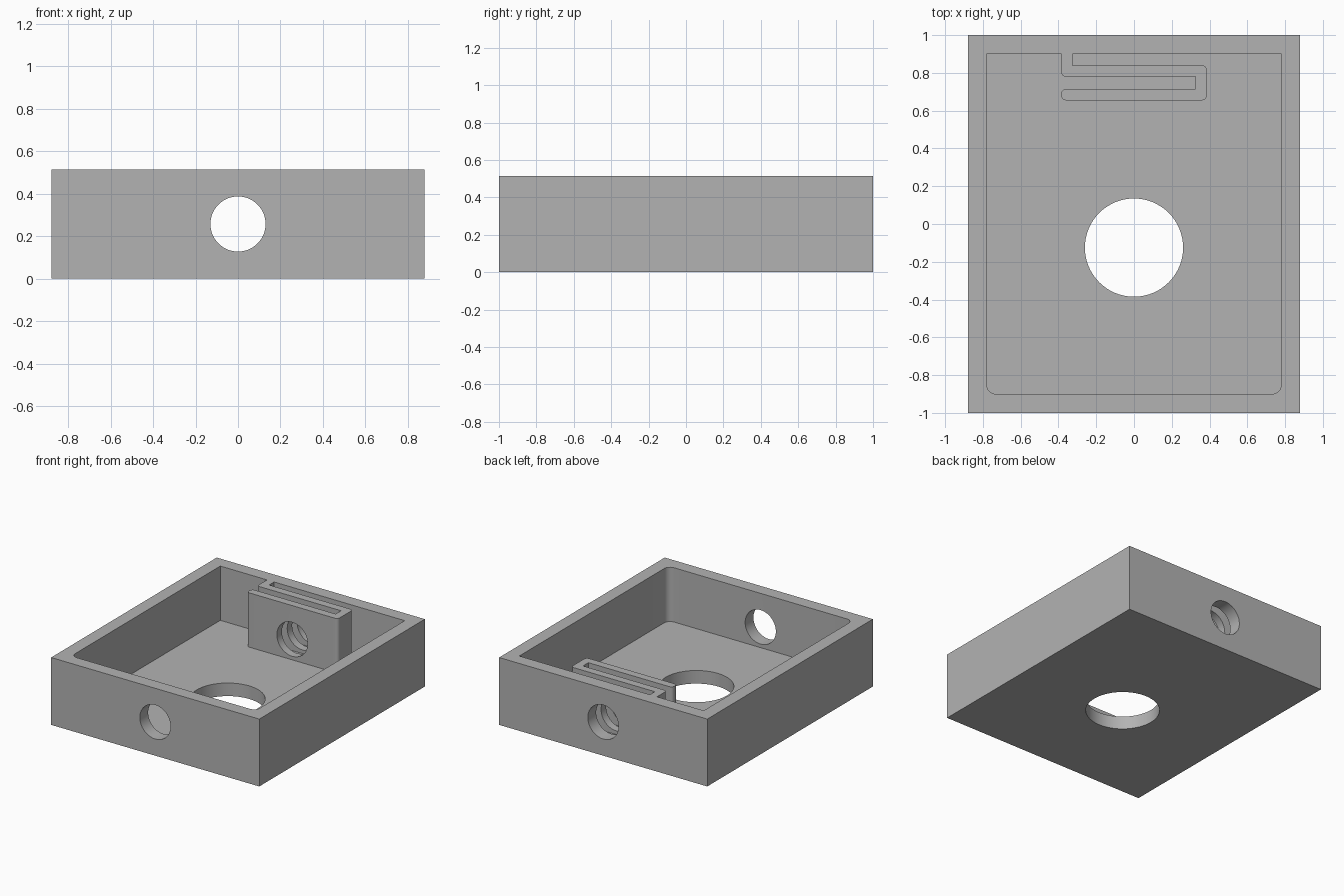
import bpy
import bmesh
import math
from mathutils import Vector, Matrix

if "Cube" in bpy.data.objects:
    bpy.data.objects.remove(bpy.data.objects["Cube"], do_unlink=True)

WIDTH, DEPTH, HEIGHT, WALL = 1.76, 2.0, 0.515, 0.1
IN_X, IN_Y = WIDTH / 2 - WALL, DEPTH / 2 - WALL

grey = bpy.data.materials.new("plain grey")
grey.use_nodes = True
colour = (0.45, 0.45, 0.45, 1)
grey.diffuse_color = colour
grey.node_tree.nodes["Principled BSDF"].inputs["Base Color"].default_value = colour


def rounded(corners, steps=8):
    """Turn (x, y, radius) right-angle corners into an outline with fillets."""
    out = []
    for i, (x, y, r) in enumerate(corners):
        p = Vector((x, y))
        if r == 0:
            out.append(p)
            continue
        a = (Vector(corners[i - 1][:2]) - p).normalized() * r
        b = (Vector(corners[(i + 1) % len(corners)][:2]) - p).normalized() * r
        for k in range(steps + 1):
            t = math.pi / 2 * k / steps
            out.append(p + a * (1 - math.sin(t)) + b * (1 - math.cos(t)))
    return out


def add_object(name, bm):
    bmesh.ops.recalc_face_normals(bm, faces=bm.faces)
    mesh = bpy.data.meshes.new(name)
    bm.to_mesh(mesh)
    bm.free()
    mesh.materials.append(grey)
    obj = bpy.data.objects.new(name, mesh)
    bpy.context.collection.objects.link(obj)
    return obj


def prism(name, outline, z0, z1):
    bm = bmesh.new()
    face = bm.faces.new([bm.verts.new((p.x, p.y, z0)) for p in outline])
    top = bmesh.ops.extrude_face_region(bm, geom=[face])["geom"]
    verts = [v for v in top if isinstance(v, bmesh.types.BMVert)]
    bmesh.ops.translate(bm, verts=verts, vec=(0, 0, z1 - z0))
    return add_object(name, bm)


def cylinder(name, radius, length, matrix):
    bm = bmesh.new()
    bmesh.ops.create_cone(bm, cap_ends=True, segments=64, radius1=radius,
                          radius2=radius, depth=length, matrix=matrix)
    return add_object(name, bm)


def cut(target, cutter):
    cutter.hide_render = True
    mod = target.modifiers.new("cut", 'BOOLEAN')
    mod.operation, mod.solver, mod.object = 'DIFFERENCE', 'EXACT', cutter
    bpy.context.view_layer.objects.active = target
    bpy.ops.object.modifier_apply(modifier=mod.name)
    bpy.data.objects.remove(cutter, do_unlink=True)


# Open tray block
hx, hy = WIDTH / 2, DEPTH / 2
tray = prism("tray_with_spring_strip",
             rounded([(-hx, -hy, 0), (hx, -hy, 0), (hx, hy, 0), (-hx, hy, 0)]), 0, HEIGHT)

# Cavity outline: the folded strip stays attached to the back wall
S, T, R = 0.385, 0.06, 0.025
strip = [
    (-S + T, IN_Y, 0), (-S + T, 0.84, 0), (S, 0.84, R), (S, 0.655, R),
    (-S, 0.655, R), (-S, 0.715, R), (S - T, 0.715, 0), (S - T, 0.78, 0),
    (-S, 0.78, R), (-S, IN_Y, 0),
]
cavity = [(-IN_X, IN_Y, 0), (-IN_X, -IN_Y, 0.05), (IN_X, -IN_Y, 0.05), (IN_X, IN_Y, 0)]
cut(tray, prism("cavity_cutter", rounded(cavity + strip), WALL, HEIGHT + 0.2))

# Round opening in the floor
cut(tray, cylinder("floor_hole_cutter", 0.26, 0.5, Matrix.Translation((0, -0.125, 0))))

# Straight bore through front wall, strip and back wall
cut(tray, cylinder("bore_cutter", 0.13, DEPTH + 0.4,
                   Matrix.Translation((0, 0, HEIGHT / 2)) @ Matrix.Rotation(math.pi / 2, 4, 'X')))

# Smooth the round surfaces, keep the edges crisp
bpy.ops.object.select_all(action='DESELECT')
tray.select_set(True)
bpy.context.view_layer.objects.active = tray
bpy.ops.object.shade_smooth_by_angle(angle=math.radians(30))
